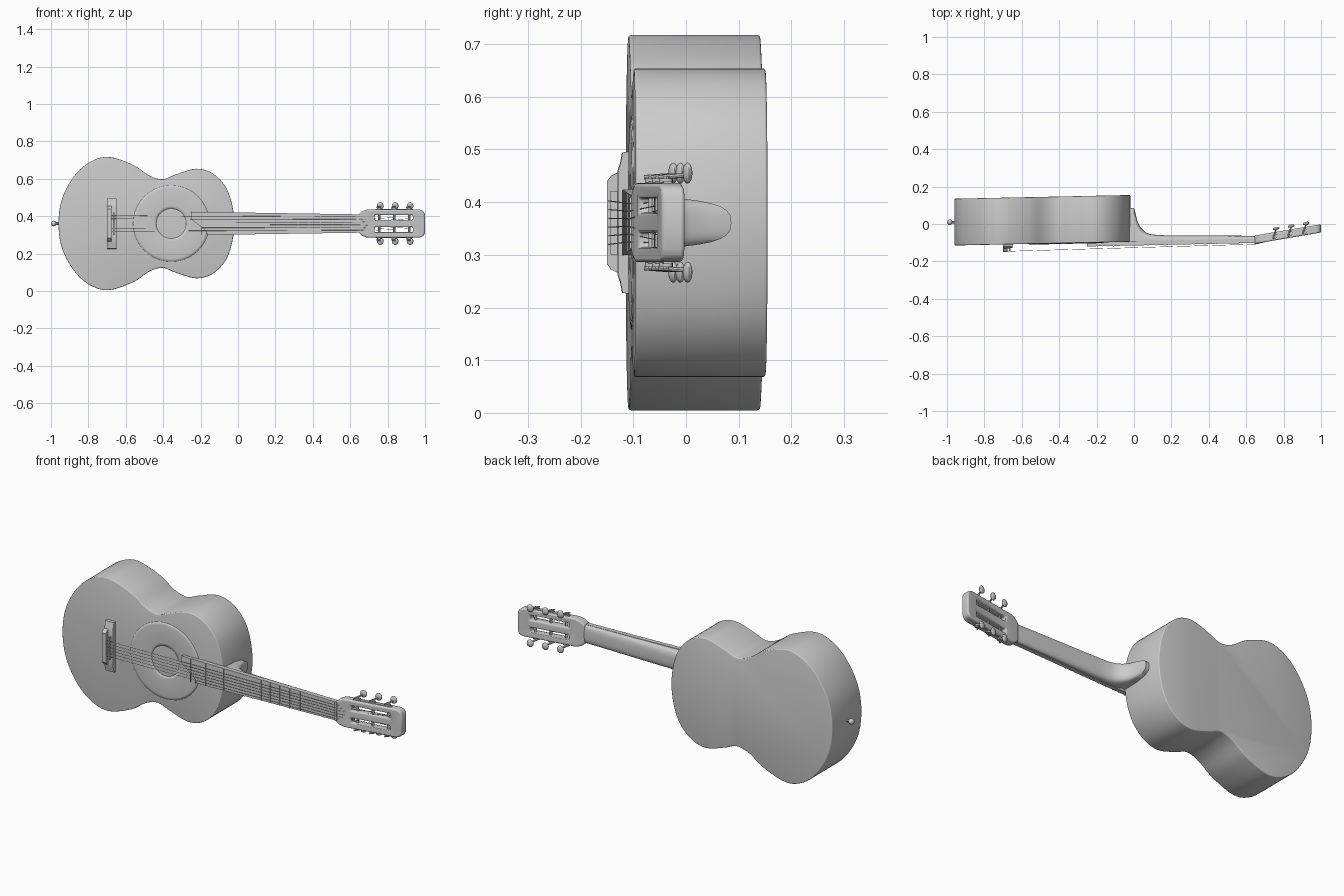
import bpy, bmesh, math
from mathutils import Vector, Matrix

if "Cube" in bpy.data.objects:
    bpy.data.objects.remove(bpy.data.objects["Cube"])

grey = bpy.data.materials.new("plain_grey")
grey.use_nodes = True
GREY = (0.6, 0.6, 0.6, 1)
grey.diffuse_color = GREY
grey.node_tree.nodes["Principled BSDF"].inputs["Base Color"].default_value = GREY

MID = 0.361            # height of the centre line


def lean(x):           # the whole instrument leans back slightly towards the head
    return 0.021 * (x + 0.49)


def head_lean(x):      # the head bends further back
    return -0.083 + 0.17 * (x - 0.65)


def finish(name, bm, bend=None, angle=40, bevel=0):
    """Turn a bmesh (z measured from the centre line) into a shaded object."""
    bmesh.ops.recalc_face_normals(bm, faces=bm.faces)
    for v in bm.verts:
        v.co.y += bend(v.co.x) if bend else 0
        v.co.z += MID
    mesh = bpy.data.meshes.new(name)
    bm.to_mesh(mesh)
    bm.free()
    mesh.materials.append(grey)
    ob = bpy.data.objects.new(name, mesh)
    bpy.context.collection.objects.link(ob)
    bpy.ops.object.select_all(action='DESELECT')
    ob.select_set(True)
    bpy.context.view_layer.objects.active = ob
    if bevel:
        mod = ob.modifiers.new("soft_edges", 'BEVEL')
        mod.width, mod.segments, mod.limit_method = bevel, 3, 'ANGLE'
        bpy.ops.object.modifier_apply(modifier=mod.name)
    bpy.ops.object.shade_smooth_by_angle(angle=math.radians(angle))
    return ob


def add_prism(bm, pts, a, b, axis='y'):
    """Extrude a flat outline: (x, z) along y, or (y, z) along x."""
    place = (lambda p, t: (p[0], t, p[1])) if axis == 'y' else (lambda p, t: (t, p[0], p[1]))
    rings = [[bm.verts.new(place(p, t)) for p in pts] for t in (a, b)]
    bm.faces.new(rings[0])
    bm.faces.new(rings[1])
    for i in range(len(pts)):
        j = (i + 1) % len(pts)
        bm.faces.new((rings[0][i], rings[0][j], rings[1][j], rings[1][i]))


def add_box(bm, x0, x1, y0, y1, z0, z1):
    add_prism(bm, [(x0, z0), (x1, z0), (x1, z1), (x0, z1)], y0, y1)


def add_rod(bm, a, b, r, sides=8, r2=None):
    a, b = Vector(a), Vector(b)
    d = b - a
    m = Matrix.Translation((a + b) / 2) @ d.to_track_quat('Z', 'Y').to_matrix().to_4x4()
    bmesh.ops.create_cone(bm, cap_ends=True, segments=sides, radius1=r,
                          radius2=r if r2 is None else r2, depth=d.length, matrix=m)


def add_ball(bm, centre, size):
    m = Matrix.Translation(centre) @ Matrix.Diagonal((*size, 1))
    bmesh.ops.create_uvsphere(bm, u_segments=12, v_segments=8, radius=1, matrix=m)


def mirrored(half):
    return half + [(x, -z) for x, z in reversed(half) if z > 0]


def smooth_loop(pts, steps=5):
    """Closed Catmull-Rom curve through the points."""
    out, n = [], len(pts)
    for i in range(n):
        p0, p1, p2, p3 = (Vector(pts[(i + k) % n]) for k in (-1, 0, 1, 2))
        for s in range(steps):
            t = s / steps
            out.append(0.5 * (2 * p1 + (p2 - p0) * t + (2 * p0 - 5 * p1 + 4 * p2 - p3) * t ** 2
                              + (3 * p1 - p0 - 3 * p2 + p3) * t ** 3))
    return out


# Body
half = [(-0.96, 0), (-0.94, 0.135), (-0.875, 0.255), (-0.79, 0.33), (-0.69, 0.356),
        (-0.56, 0.313), (-0.475, 0.257), (-0.403, 0.237), (-0.334, 0.262), (-0.222, 0.293),
        (-0.126, 0.262), (-0.05, 0.165), (-0.02, 0)]
bm = bmesh.new()
add_prism(bm, smooth_loop(mirrored(half)), -0.105, 0.145)
finish("body", bm, lean, 50, 0.005)

# Ring around the sound hole, turned from a low profile
bm = bmesh.new()
profile = [(0.205, -0.102), (0.203, -0.107), (0.19, -0.109), (0.095, -0.109), (0.081, -0.107), (0.079, -0.102)]
rings = [[bm.verts.new((-0.357 + r * math.cos(k * math.tau / 40), y, r * math.sin(k * math.tau / 40)))
          for k in range(40)] for r, y in profile]
for a, b in zip(rings, rings[1:]):
    for k in range(40):
        j = (k + 1) % 40
        bm.faces.new((a[k], a[j], b[j], b[k]))
finish("sound_hole_ring", bm, lean, 80)

# Bridge with raised saddle
bm = bmesh.new()
base = mirrored([(-0.105, 0.135), (-0.117, 0.133), (-0.121, 0.112), (-0.126, 0.098), (-0.126, 0.05)])
add_prism(bm, base, -0.7, -0.65, 'x')
add_prism(bm, mirrored([(-0.12, 0.098), (-0.138, 0.089), (-0.146, 0.078)]), -0.7, -0.677, 'x')
add_box(bm, -0.668, -0.66, -0.14, -0.12, -0.06, 0.06)
finish("bridge", bm, lean, 30)

# End pin
bm = bmesh.new()
add_rod(bm, (-0.955, 0.02, 0), (-0.98, 0.02, 0), 0.007)
add_ball(bm, (-0.985, 0.02, 0), (0.015, 0.015, 0.015))
finish("end_pin", bm, lean)

# Neck and heel: rounded sections lofted along x as (x, half width, back y)
sections = [(0.67, 0.048, -0.088), (0.4, 0.051, -0.08), (0.16, 0.054, -0.074), (0.09, 0.055, -0.068),
            (0.06, 0.055, -0.055), (0.035, 0.054, -0.03), (0.018, 0.052, 0.005),
            (0.008, 0.05, 0.045), (0.0, 0.047, 0.076), (-0.03, 0.047, 0.076)]
bm = bmesh.new()
rings = []
for x, w, back in sections:
    ring = []
    for k in range(17):
        c, s = math.cos(math.pi * k / 16), math.sin(math.pi * k / 16)
        ring.append(bm.verts.new((x, -0.104 + (back + 0.104) * s ** 0.7,
                                  math.copysign(w * abs(c) ** 0.7, c))))
    rings.append(ring)
for a, b in zip(rings, rings[1:]):
    for k in range(17):
        j = (k + 1) % 17
        bm.faces.new((a[k], a[j], b[j], b[k]))
bm.faces.new(rings[0])
bm.faces.new(rings[-1])
finish("neck", bm, lean)

# Fretboard with a slanted end, frets and nut
bm = bmesh.new()
add_prism(bm, [(-0.25, 0.063), (0.65, 0.049), (0.65, -0.049), (-0.16, -0.061), (-0.18, -0.03), (-0.25, 0.022)],
          -0.125, -0.102)
finish("fretboard", bm, lean)
bm = bmesh.new()
for n in range(1, 19):
    x = 0.65 - 1.31 * (1 - 2 ** (-n / 12))
    w = 0.049 + (0.65 - x) * 0.0155
    add_box(bm, x - 0.002, x + 0.002, -0.1275, -0.124, -w, w)
add_box(bm, 0.645, 0.658, -0.131, -0.104, -0.049, 0.049)
finish("frets_and_nut", bm, lean)

# Head with two long slots
bm = bmesh.new()
add_prism(bm, mirrored([(0.645, 0.049), (0.665, 0.066), (0.69, 0.075), (0.97, 0.075), (0.99, 0.068), (1.0, 0.05)]),
          -0.022, 0.022)
head = finish("head", bm, head_lean)
bm = bmesh.new()
for s in (-1, 1):
    add_box(bm, 0.73, 0.935, -0.06, 0.06, s * 0.019, s * 0.046)
cutter = finish("slot_cutter", bm, head_lean)
cutter.hide_render = True
bpy.context.view_layer.objects.active = head
cut = head.modifiers.new("slots", 'BOOLEAN')
cut.object, cut.operation, cut.solver = cutter, 'DIFFERENCE', 'EXACT'
bpy.ops.object.modifier_apply(modifier=cut.name)
bpy.data.objects.remove(cutter)
bpy.context.view_layer.objects.active = head
soft = head.modifiers.new("soft_edges", 'BEVEL')
soft.width, soft.segments, soft.limit_method = 0.007, 3, 'ANGLE'
bpy.ops.object.modifier_apply(modifier=soft.name)

# Tuners: roller across each slot, side gear, stem and knob
for s, side in ((1, "upper"), (-1, "lower")):
    bm = bmesh.new()
    for x in (0.755, 0.835, 0.915):
        add_rod(bm, (x, 0, s * 0.01), (x, 0, s * 0.088), 0.006)
        add_rod(bm, (x, 0, s * 0.076), (x, 0, s * 0.084), 0.013, 12)
        add_rod(bm, (x - 0.012, -0.012, s * 0.086), (x + 0.005, 0.036, s * 0.09), 0.0045)
        add_ball(bm, (x + 0.005, 0.04, s * 0.094), (0.018, 0.009, 0.02))
    add_box(bm, 0.735, 0.935, -0.008, 0.008, s * 0.073, s * 0.078)
    finish(side + "_tuners", bm, head_lean)

# Strings run from bridge over the nut to the rollers
bm = bmesh.new()
for i in range(6):
    t = i - 2.5
    nut = (0.65, -0.108, t * 0.0145)
    s = 1 if t > 0 else -1
    x = (0.915, 0.835, 0.755)[int(abs(t))]
    add_rod(bm, (-0.68, -0.146, t * 0.0165), nut, 0.0011, 5)
    add_rod(bm, nut, (x, head_lean(x) - 0.006, s * (0.026 + 0.006 * int(abs(t)))), 0.0011, 5)
finish("strings", bm)
